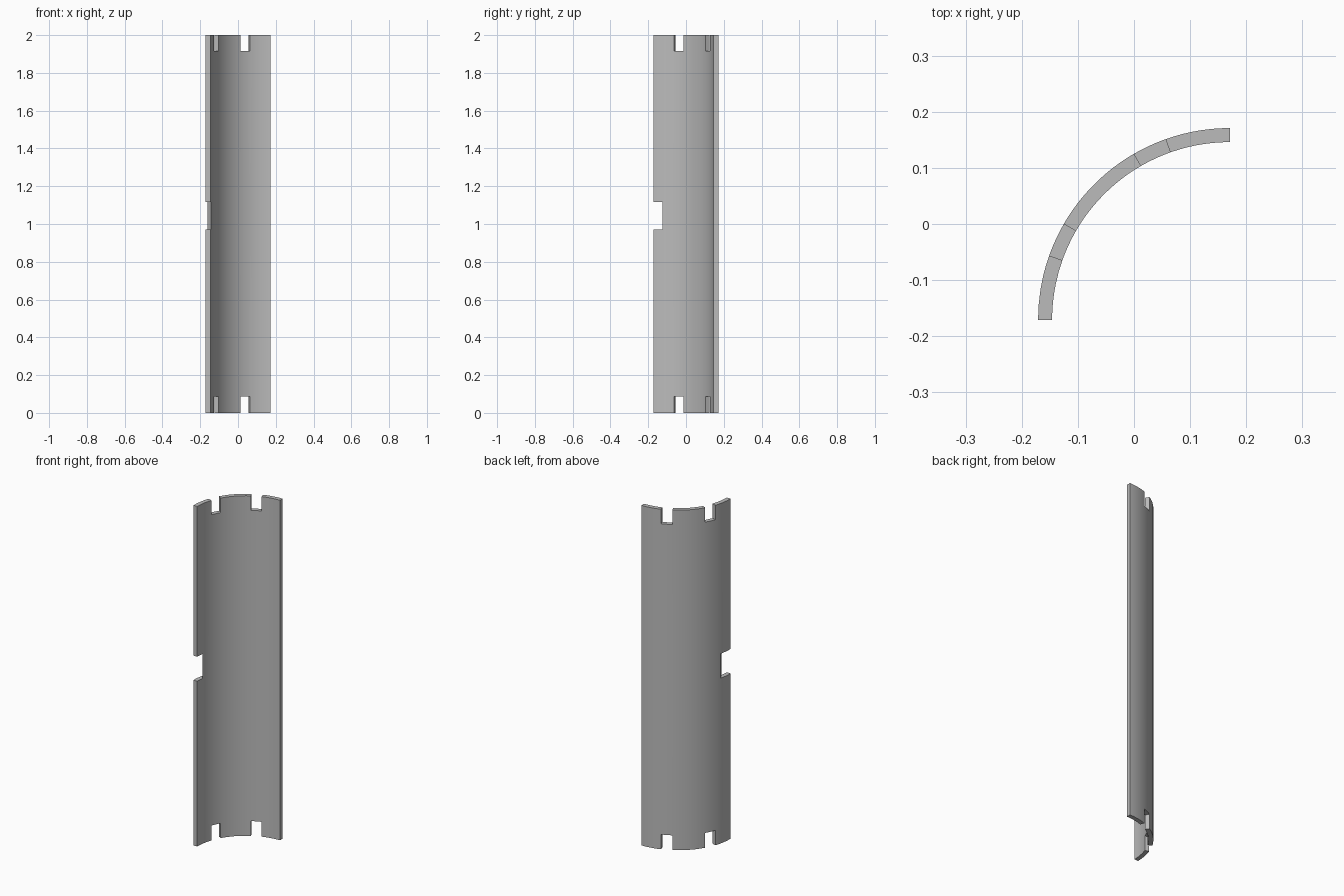
import bpy, bmesh
from math import cos, sin, radians

cube = bpy.data.objects.get("Cube")
if cube:
    bpy.data.objects.remove(cube, do_unlink=True)

# Quarter-pipe panel dimensions
CX, CY = 0.171, -0.171
R_OUT, R_IN = 0.342, 0.317
LEVELS = [0, 0.087, 0.972, 1.116, 1.915, 2]

# Column break angles (inner, outer) from the front edge; the side notch ends on a slant
SIDE = (8.4, 13.5)
KEYS = [((0, 0), 3), (SIDE, 3), ((19.6, 19.6), 4), ((30, 30), 12),
        ((60, 60), 4), ((70.4, 70.4), 7), ((90, 90), 0)]
columns = []
for (start, steps), (end, _) in zip(KEYS, KEYS[1:]):
    for s in range(steps):
        columns.append([a + (b - a) * s / steps for a, b in zip(start, end)])
columns.append([90, 90])


def solid(i, k):
    """True where the panel has material, False in a notch."""
    if not (0 <= i < len(columns) - 1 and 0 <= k < len(LEVELS) - 1):
        return False
    mid = (columns[i][0] + columns[i + 1][0]) / 2
    if k in (0, 4):
        return not (19.6 < mid < 30 or 60 < mid < 70.4)
    return not (k == 2 and mid < SIDE[0])


bm = bmesh.new()
verts = {}


def vert(layer, i, k):
    key = (layer, i, k)
    if key not in verts:
        a = radians(180 - columns[i][layer])
        r = (R_IN, R_OUT)[layer]
        verts[key] = bm.verts.new((CX + r * cos(a), CY + r * sin(a), LEVELS[k]))
    return verts[key]


# Curved skins, with walls closing every open side
for i in range(len(columns) - 1):
    for k in range(len(LEVELS) - 1):
        if not solid(i, k):
            continue
        ring = [(i, k), (i + 1, k), (i + 1, k + 1), (i, k + 1)]
        neighbours = [(i, k - 1), (i + 1, k), (i, k + 1), (i - 1, k)]
        for layer in (0, 1):
            bm.faces.new([vert(layer, *c) for c in ring])
        for n, other in enumerate(neighbours):
            if not solid(*other):
                a, b = ring[n], ring[(n + 1) % 4]
                bm.faces.new([vert(0, *a), vert(0, *b), vert(1, *b), vert(1, *a)])
bmesh.ops.recalc_face_normals(bm, faces=bm.faces)

mesh = bpy.data.meshes.new("curved_panel")
bm.to_mesh(mesh)
bm.free()
panel = bpy.data.objects.new("curved_panel", mesh)
bpy.context.collection.objects.link(panel)

# Plain grey finish
grey = bpy.data.materials.new("plain_grey")
grey.use_nodes = True
colour = (0.5, 0.5, 0.5, 1)
grey.diffuse_color = colour
grey.node_tree.nodes["Principled BSDF"].inputs["Base Color"].default_value = colour
mesh.materials.append(grey)

bpy.ops.object.select_all(action="DESELECT")
panel.select_set(True)
bpy.context.view_layer.objects.active = panel
bpy.ops.object.shade_smooth_by_angle(angle=radians(30))
